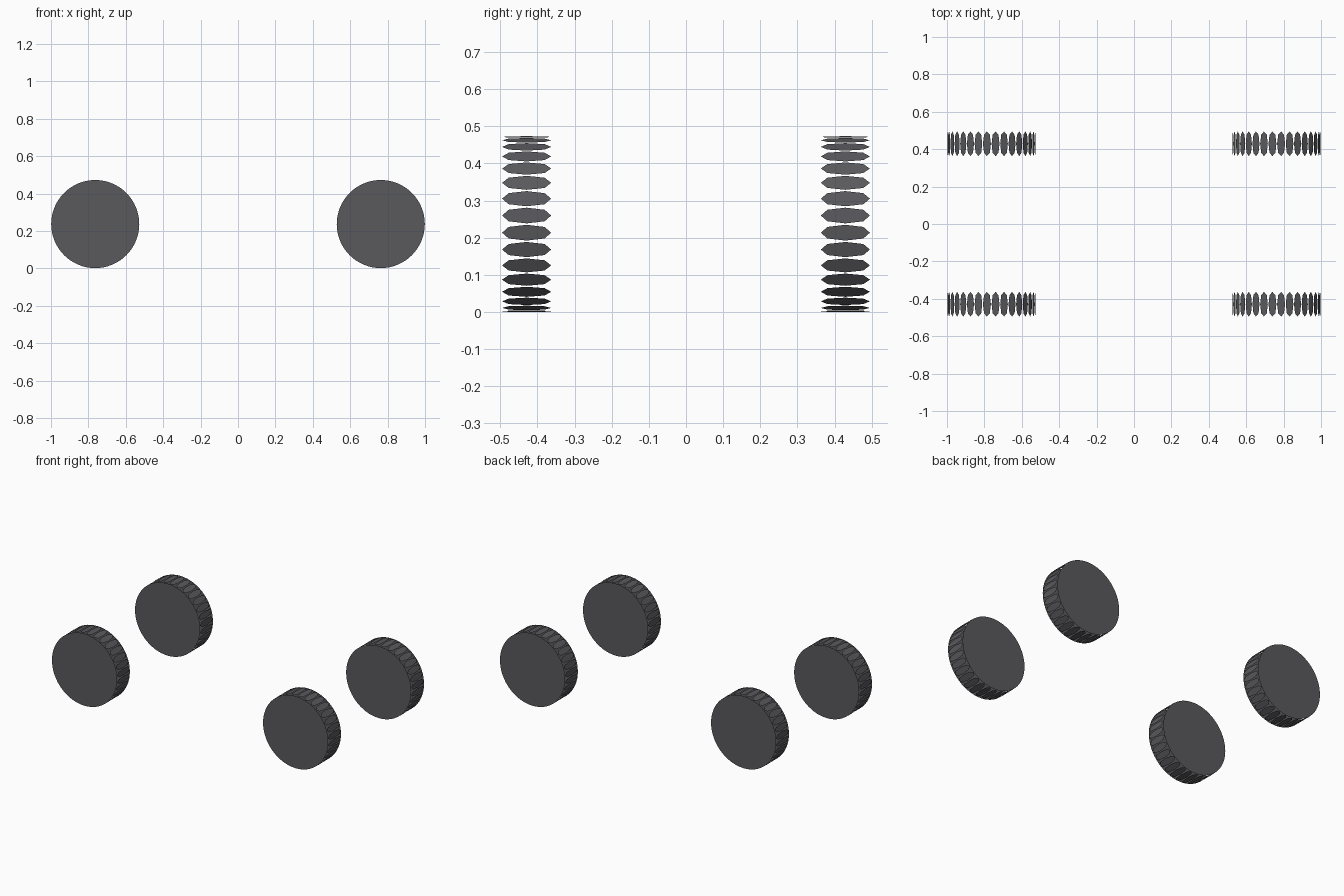
import bpy, bmesh, math
from mathutils import Matrix

if "Cube" in bpy.data.objects:
    bpy.data.objects.remove(bpy.data.objects["Cube"])

RADIUS, CAGE_WIDTH, SIDES = 0.2369, 0.144, 32
X, Y, Z = 0.7633, 0.429, 0.2367

rubber = bpy.data.materials.new("dark_rubber")
rubber.diffuse_color = (0.1, 0.1, 0.11, 1)
rubber.use_nodes = True
rubber.node_tree.nodes["Principled BSDF"].inputs["Base Color"].default_value = rubber.diffuse_color


def wheel_mesh():
    # Drum whose faces are all detached, so subdivision rounds each one
    # into a separate tread pad and the ends into round discs
    bm = bmesh.new()
    bmesh.ops.create_cone(bm, cap_ends=True, segments=SIDES,
                          radius1=RADIUS, radius2=RADIUS, depth=CAGE_WIDTH,
                          matrix=Matrix.Rotation(math.pi / 2, 4, 'X'))
    # End discs keep the visible tyre width after the pads shrink
    bmesh.ops.split_edges(bm, edges=bm.edges[:])
    for f in bm.faces:
        if len(f.verts) > 4:
            for v in f.verts:
                v.co.y *= 0.9167
    me = bpy.data.meshes.new("wheel")
    bm.to_mesh(me)
    bm.free()
    me.materials.append(rubber)
    return me


# Four matching wheels
mesh = wheel_mesh()
for side, sx in (("left", -1), ("right", 1)):
    for end, sy in (("front", -1), ("back", 1)):
        ob = bpy.data.objects.new(f"{end}_{side}_wheel", mesh)
        ob.location = (sx * X, sy * Y, Z)
        bpy.context.collection.objects.link(ob)
        sub = ob.modifiers.new("round_pads", 'SUBSURF')
        sub.levels = sub.render_levels = 1
